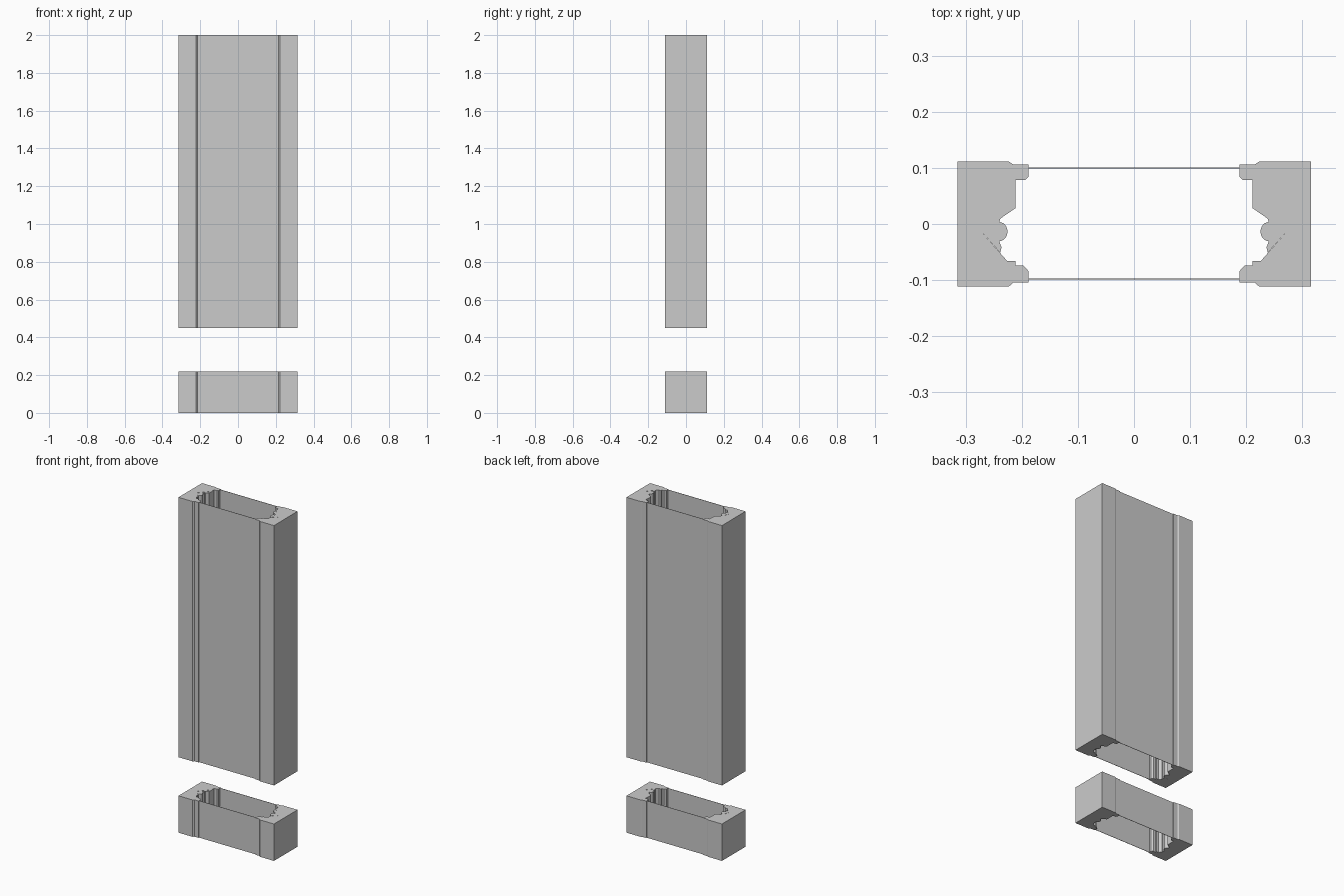
import bpy, bmesh, math

if "Cube" in bpy.data.objects:
    bpy.data.objects.remove(bpy.data.objects["Cube"])

# Plan outlines of the left-hand parts (x, y)
JAMB = [(-0.315, 0.111), (-0.2225, 0.111), (-0.215, 0.106), (-0.188, 0.106),
        (-0.188, 0.084), (-0.194, 0.078), (-0.2115, 0.078), (-0.2115, 0.055),
        (-0.272, -0.0135), (-0.226, -0.066), (-0.2115, -0.066), (-0.2115, -0.074),
        (-0.197, -0.074), (-0.188, -0.084), (-0.188, -0.104), (-0.215, -0.104),
        (-0.2225, -0.111), (-0.315, -0.111)]
INSERT = [(-0.2115, 0.055), (-0.2115, 0.028), (-0.238, 0.028), (-0.236, 0.015),
          (-0.240, 0.004), (-0.240, -0.031), (-0.236, -0.042), (-0.2385, -0.051),
          (-0.272, -0.0135)]
ROD = [(-0.24 + 0.0145 * math.cos(math.tau * i / 24),
        -0.0135 + 0.017 * math.sin(math.tau * i / 24)) for i in range(24)]


def prism(name, outline, z0, z1, smooth=False):
    """Extrude a plan outline between two heights."""
    bm = bmesh.new()
    face = bm.faces.new([bm.verts.new((x, y, z0)) for x, y in outline])
    top = bmesh.ops.extrude_face_region(bm, geom=[face], use_keep_orig=True)["geom"]
    for v in top:
        if isinstance(v, bmesh.types.BMVert):
            v.co.z = z1
    bmesh.ops.recalc_face_normals(bm, faces=bm.faces)
    for f in bm.faces:
        f.smooth = smooth and len(f.verts) == 4
    if smooth:
        for e in bm.edges:
            e.smooth = all(len(f.verts) == 4 for f in e.link_faces)
    mesh = bpy.data.meshes.new(name)
    bm.to_mesh(mesh)
    bm.free()
    obj = bpy.data.objects.new(name, mesh)
    bpy.context.collection.objects.link(obj)
    return obj


def mirrored(outline):
    return [(-x, y) for x, y in outline]


for part, z0, z1 in (("lower", 0.0, 0.22), ("upper", 0.45, 2.0)):
    # End profiles, V inserts and round rods on both sides
    for side, flip in (("left", lambda o: o), ("right", mirrored)):
        prism(f"{part}_{side}_jamb", flip(JAMB), z0, z1)
        prism(f"{part}_{side}_insert", flip(INSERT), z0, z1 - 0.001)
        prism(f"{part}_{side}_rod", flip(ROD), z0, z1, smooth=True)
    # Thin front and back panels
    for face, y in (("front", -0.098), ("back", 0.1)):
        t = 0.001
        prism(f"{part}_{face}_panel",
              [(-0.188, y - t), (0.188, y - t), (0.188, y + t), (-0.188, y + t)], z0, z1)
